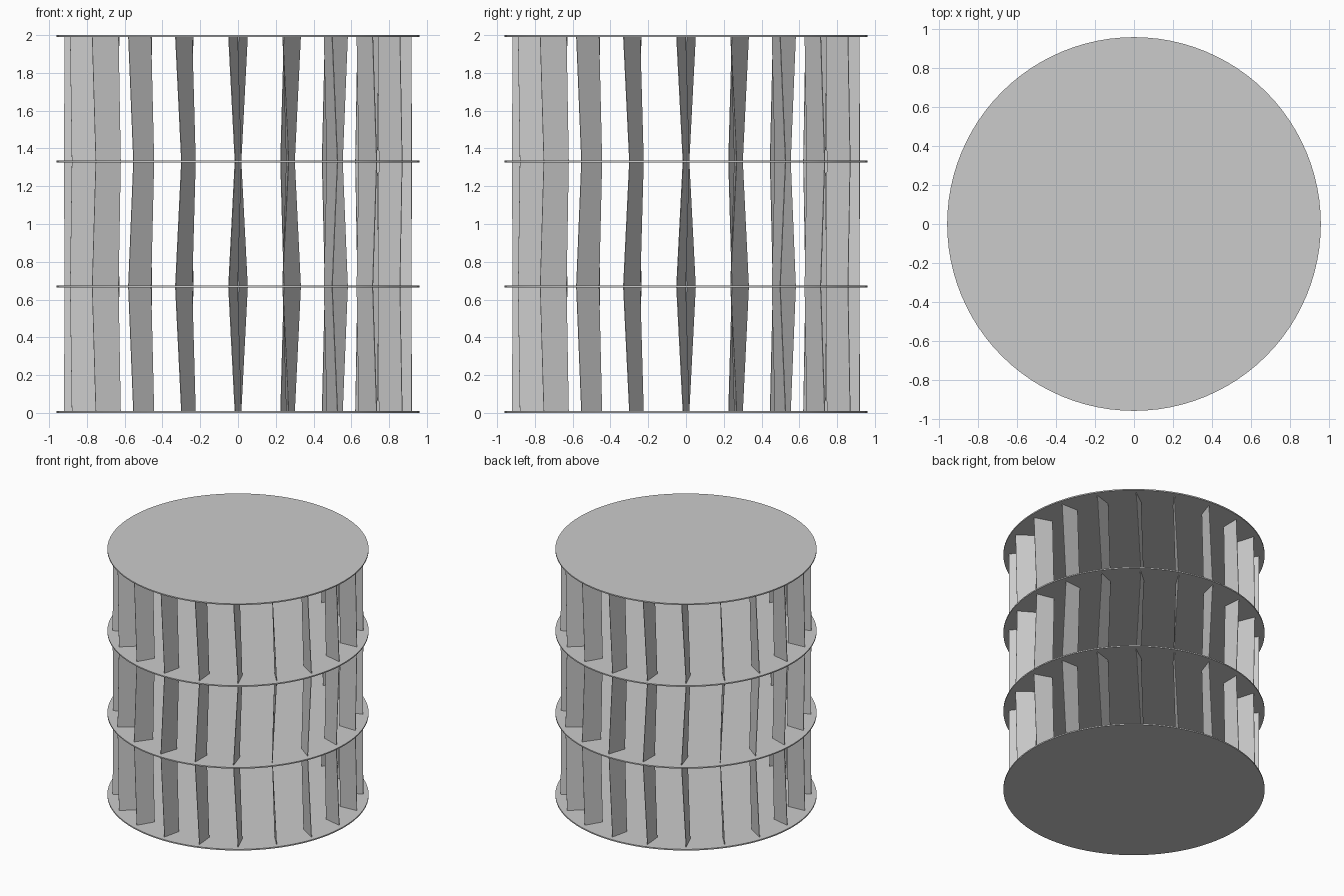
import bpy, bmesh
from math import sin, cos, radians

cube = bpy.data.objects.get("Cube")
if cube:
    bpy.data.objects.remove(cube, do_unlink=True)

BLADES = 20
TIERS = 3
DISC_R, DISC_T = 0.96, 0.01
PITCH = (2 - DISC_T) / TIERS
OUTER_R, INNER_R = 0.92, 0.78
# Angular offsets (outer edge, inner edge) of a blade at alternate discs
EVEN_DISC = (-1.0, 1.2)
ODD_DISC = (-3.1, -0.2)

grey = bpy.data.materials.new("light grey")
grey.use_nodes = True
colour = (0.6, 0.6, 0.6, 1)
grey.diffuse_color = colour
grey.node_tree.nodes["Principled BSDF"].inputs["Base Color"].default_value = colour


def add_object(name, bm):
    mesh = bpy.data.meshes.new(name)
    bm.to_mesh(mesh)
    bm.free()
    mesh.materials.append(grey)
    obj = bpy.data.objects.new(name, mesh)
    bpy.context.collection.objects.link(obj)
    return obj


def polar(radius, degrees, z):
    a = radians(degrees)
    return (radius * sin(a), -radius * cos(a), z)


# Thin round plates
for i in range(TIERS + 1):
    bpy.ops.mesh.primitive_cylinder_add(
        vertices=96, radius=DISC_R, depth=DISC_T,
        location=(0, 0, i * PITCH + DISC_T / 2))
    disc = bpy.context.object
    disc.name = f"disc_{i + 1}"
    disc.data.materials.append(grey)
    bpy.ops.object.shade_smooth_by_angle(angle=radians(30))

# Rings of slanted blades, leaning opposite ways in neighbouring tiers
for tier in range(TIERS):
    low, high = (EVEN_DISC, ODD_DISC) if tier % 2 == 0 else (ODD_DISC, EVEN_DISC)
    z0, z1 = tier * PITCH + DISC_T, (tier + 1) * PITCH
    bm = bmesh.new()
    for k in range(BLADES):
        a = k * 360 / BLADES
        corners = (polar(OUTER_R, a + low[0], z0), polar(INNER_R, a + low[1], z0),
                   polar(INNER_R, a + high[1], z1), polar(OUTER_R, a + high[0], z1))
        bm.faces.new([bm.verts.new(c) for c in corners])
    ring = add_object(f"blade_ring_{tier + 1}", bm)
    solid = ring.modifiers.new("thickness", 'SOLIDIFY')
    solid.thickness = 0.004
    solid.offset = 0
